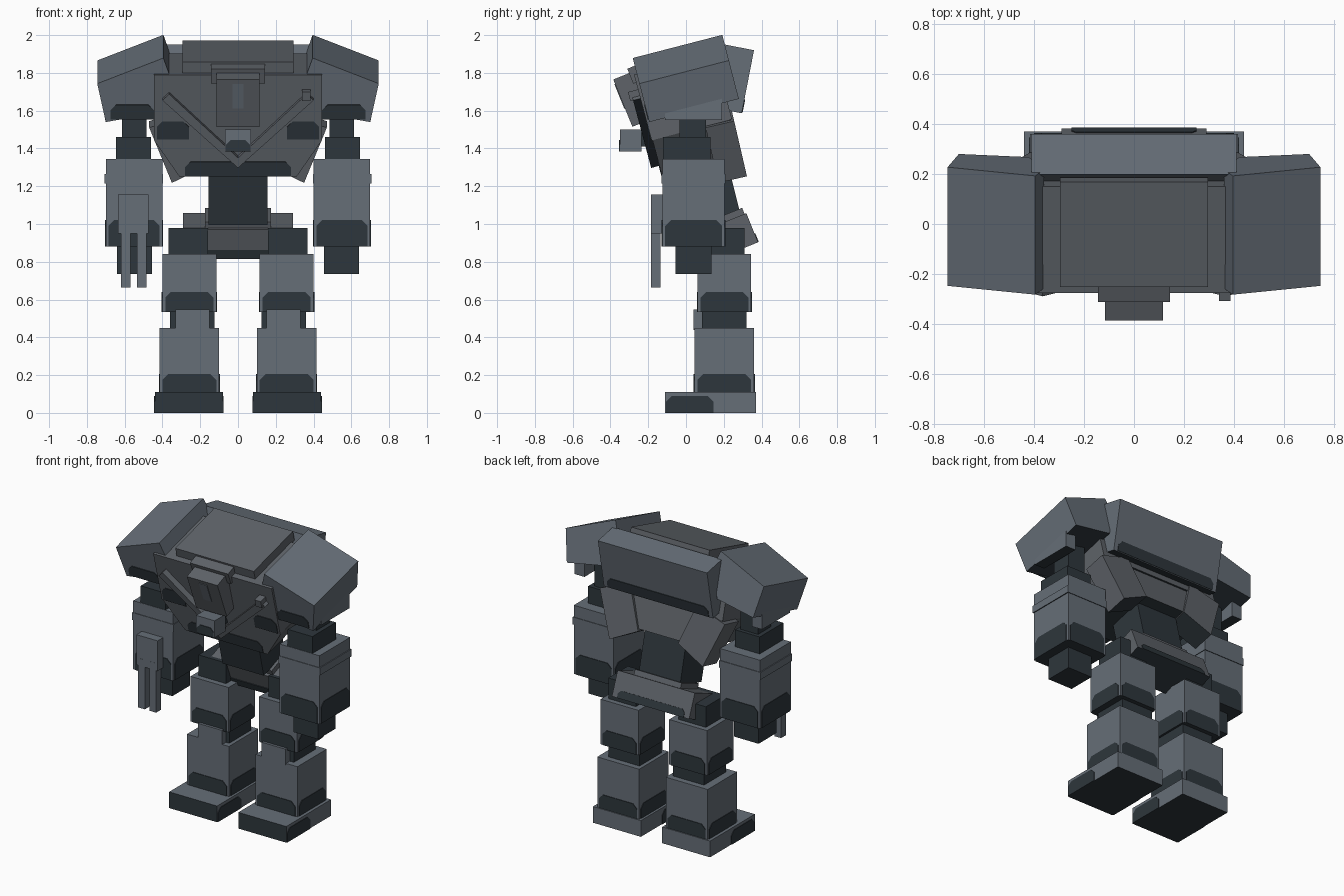
import bpy, bmesh, math
from mathutils import Matrix, Vector

if "Cube" in bpy.data.objects:
    bpy.data.objects.remove(bpy.data.objects["Cube"])


def material(name, rgb):
    m = bpy.data.materials.new(name)
    m.diffuse_color = (*rgb, 1)
    m.use_nodes = True
    m.node_tree.nodes["Principled BSDF"].inputs["Base Color"].default_value = m.diffuse_color
    return m


GREY = material("armour grey", (0.132, 0.156, 0.185))
MID = material("hull grey", (0.112, 0.124, 0.140))
DARK = material("dark slate", (0.027, 0.037, 0.045))


def place(y=0, z=0, tilt=0, x=0, yaw=0):
    """Local frame: tilt about x after a yaw about z."""
    return (Matrix.Translation((x, y, z)) @ Matrix.Rotation(math.radians(tilt), 4, 'X')
            @ Matrix.Rotation(math.radians(yaw), 4, 'Z'))


def prism(name, pts, y0, y1, mat, frame=None, side=1, dark_rule=None):
    """Extrude an (x, z) outline from y0 to y1; undersides are dark."""
    frame = frame or Matrix()
    bm = bmesh.new()
    rows = []
    for y in (y0, y1):
        row = []
        for x, z in pts:
            p = frame @ Vector((x, y, z))
            row.append(bm.verts.new((p.x * side, p.y, p.z)))
        rows.append(row)
    n = len(pts)
    bm.faces.new(rows[0])
    bm.faces.new(rows[1])
    for i in range(n):
        j = (i + 1) % n
        bm.faces.new((rows[0][i], rows[0][j], rows[1][j], rows[1][i]))
    bmesh.ops.recalc_face_normals(bm, faces=bm.faces)
    bm.normal_update()
    for f in bm.faces:
        if f.normal.z < -0.7 or (dark_rule and dark_rule(f.normal)):
            f.material_index = 1
    me = bpy.data.meshes.new(name)
    bm.to_mesh(me)
    bm.free()
    me.materials.append(mat)
    me.materials.append(DARK)
    ob = bpy.data.objects.new(name, me)
    bpy.context.collection.objects.link(ob)
    return ob


def box(name, x0, x1, y0, y1, z0, z1, mat, frame=None, side=1, dark_rule=None):
    return prism(name, [(x0, z0), (x1, z0), (x1, z1), (x0, z1)], y0, y1, mat, frame, side, dark_rule)


def patch(name, w, h, frame, side=1):
    """Thin dark plate with clipped upper corners, bottom edge on the frame origin."""
    a, c = w / 2, min(0.03, h * 0.4)
    prism(name, [(-a, 0), (a, 0), (a, h - c), (a - c, h), (c - a, h), (-a, h - c)],
          -0.004, 0.004, DARK, frame, side)


def limb(name, x0, x1, y0, y1, z0, z1, h, side):
    """Grey armour block with a dark patch low on each of its four sides."""
    box(name, x0, x1, y0, y1, z0, z1, GREY, side=side)
    cx, cy, w, d = (x0 + x1) / 2, (y0 + y1) / 2, x1 - x0 - 0.03, y1 - y0 - 0.03
    for tag, x, y, yaw, width in (("front", cx, y0, 0, w), ("back", cx, y1, 180, w),
                                  ("outer", x1, cy, 90, d), ("inner", x0, cy, -90, d)):
        patch(f"{name}_{tag}_patch", width, h, place(y, z0, 0, x, yaw), side)


BODY = place(-0.275, 1.79, 15)       # leaning torso frame, origin on its front top edge
SHOULDER = place(-0.045, 1.94, 14.5)

for side, tag in ((1, "left"), (-1, "right")):
    # Legs
    box(f"{tag}_foot", 0.08, 0.44, -0.11, 0.37, 0, 0.11, GREY, side=side,
        dark_rule=lambda n: n.y < -0.5)
    for x, yaw in ((0.44, 90), (0.08, -90)):
        patch(f"{tag}_foot_side_patch", 0.25, 0.09, place(0.02, 0, 0, x, yaw), side)
    limb(f"{tag}_shin", 0.10, 0.415, 0.045, 0.36, 0.11, 0.45, 0.095, side)
    box(f"{tag}_knee_joint", 0.125, 0.36, 0.085, 0.32, 0.44, 0.55, DARK, side=side)
    box(f"{tag}_knee_guard", 0.15, 0.33, 0.04, 0.09, 0.44, 0.548, GREY, side=side)
    limb(f"{tag}_thigh", 0.115, 0.40, 0.062, 0.345, 0.535, 0.84, 0.105, side)
    box(f"{tag}_hip_joint", 0.16, 0.367, 0.10, 0.31, 0.83, 0.98, DARK, side=side)

    # Arms
    box(f"{tag}_upper_arm", 0.485, 0.615, -0.035, 0.105, 1.45, 1.75, DARK, side=side)
    box(f"{tag}_elbow", 0.46, 0.645, -0.123, 0.13, 1.33, 1.46, DARK, side=side)
    limb(f"{tag}_forearm", 0.40, 0.70, -0.125, 0.205, 0.88, 1.345, 0.14, side)
    box(f"{tag}_forearm_band", 0.396, 0.706, -0.129, 0.209, 1.215, 1.265, GREY, side=side)
    box(f"{tag}_hand", 0.455, 0.64, -0.055, 0.135, 0.735, 0.89, DARK, side=side)

    # Shoulder armour
    prism(f"{tag}_shoulder", [(0.395, 0), (0.745, -0.14), (0.70, -0.35), (0.42, -0.30), (0.36, -0.10)],
          -0.245, 0.245, GREY, SHOULDER, side)
    box(f"{tag}_shoulder_flange", 0.63, 0.705, -0.11, 0.19, 1.55, 1.74, GREY, side=side)
    patch(f"{tag}_shoulder_patch", 0.23, 0.08,
          SHOULDER @ place(-0.245, -0.335, 0, 0.56), side)

    # Rear rib flaps under the backpack
    prism(f"{tag}_rib_flap", [(0.47, 0.08), (0.35, -0.22), (0.15, -0.12), (0.25, 0.15)],
          -0.08, 0.075, MID, place(0.2, 1.45, 13), side)

    # Crossed chest straps
    prism(f"{tag}_chest_strap", [(0, -0.50), (0.40, -0.13), (0.365, -0.095), (0, -0.445)],
          -0.04, 0.01, MID, BODY, side)
    patch(f"{tag}_chest_patch", 0.17, 0.10, BODY @ place(0, -0.355, 0, 0.345), side)

# Strap buckle on one side
box("strap_buckle", 0.34, 0.385, -0.055, 0, -0.13, -0.08, MID, BODY)

# Pelvis and waist
PELVIS = place(0.244, 0.937, 22)
box("pelvis", -0.29, 0.29, -0.115, 0.115, -0.083, 0.083, MID, PELVIS)
box("pelvis_plate", -0.175, 0.175, -0.095, 0.105, 0.08, 0.118, MID, PELVIS)
patch("pelvis_front_patch", 0.54, 0.05, PELVIS @ place(-0.115, -0.083))
patch("pelvis_back_patch", 0.50, 0.05, PELVIS @ place(0.115, -0.083, 0, 0, 180))
box("waist", -0.155, 0.155, -0.12, 0.12, -0.17, 0.17, DARK, place(0.13, 1.19, 14))

# Torso
box("chest", -0.445, 0.445, 0, 0.44, -0.36, 0, MID, BODY)
prism("abdomen", [(-0.445, -0.36), (-0.31, -0.56), (0.31, -0.56), (0.445, -0.36)],
      0.005, 0.43, MID, BODY)
patch("abdomen_patch", 0.56, 0.08, BODY @ place(0.005, -0.557))
box("top_hatch", -0.295, 0.295, 0.04, 0.475, -0.01, 0.06, MID, BODY)

# Cockpit block, its lid and slot, and the chin gun
COCKPIT = place(-0.385, 1.765, 22)
box("cockpit", -0.115, 0.115, 0, 0.17, -0.27, 0, MID, COCKPIT)
box("cockpit_lid", -0.143, 0.143, 0.09, 0.17, -0.06, 0.025, MID, COCKPIT)
box("cockpit_slot", -0.03, 0.03, -0.004, 0.01, -0.165, -0.025, GREY, COCKPIT)
box("chin_gun", -0.07, 0.07, -0.35, -0.235, 1.385, 1.50, GREY)
box("chin_gun_mount", -0.04, 0.04, -0.25, -0.15, 1.41, 1.50, DARK)
patch("chin_gun_patch", 0.125, 0.06, place(-0.35, 1.385))

# Backpack
PACK = place(0.36, 1.92, -11)
box("backpack", -0.41, 0.41, -0.165, 0, -0.34, 0, GREY, PACK)
patch("backpack_patch", 0.76, 0.07, PACK @ place(0, -0.335, 0, 0, 180))

# Twin-barrel gun on one forearm
box("forearm_gun", -0.635, -0.475, -0.185, -0.12, 0.95, 1.155, GREY)
for x in (-0.62, -0.535):
    box("gun_barrel", x, x + 0.05, -0.186, -0.135, 0.665, 1.0, GREY)
